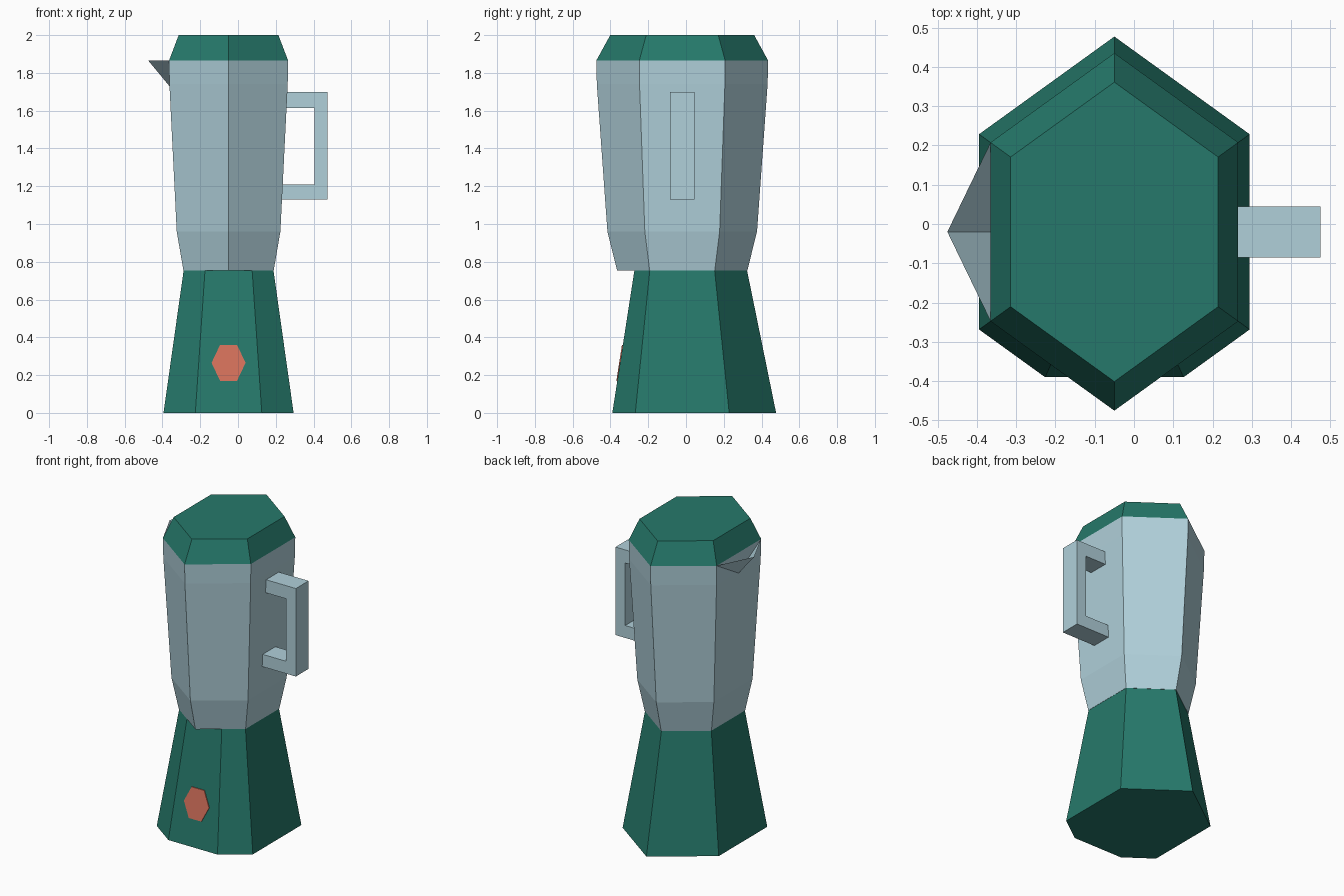
import bpy, bmesh
from math import cos, sin, pi
from mathutils import Vector

cube = bpy.data.objects.get("Cube")
if cube:
    bpy.data.objects.remove(cube, do_unlink=True)

CX, CY = -0.05, -0.02      # axis of the body
SQUASH = 0.8               # hexagons are narrower across x


def material(name, rgb):
    mat = bpy.data.materials.new(name)
    mat.use_nodes = True
    mat.diffuse_color = (*rgb, 1)
    mat.node_tree.nodes["Principled BSDF"].inputs["Base Color"].default_value = (*rgb, 1)
    return mat


green = material("dark green", (0.019, 0.190, 0.145))
steel = material("pale blue steel", (0.434, 0.631, 0.701))
orange = material("coral orange", (0.665, 0.165, 0.105))


def make_object(name, bm, mat, fix_normals=True):
    if fix_normals:
        bmesh.ops.recalc_face_normals(bm, faces=bm.faces)
    mesh = bpy.data.meshes.new(name)
    bm.to_mesh(mesh)
    bm.free()
    mesh.materials.append(mat)
    obj = bpy.data.objects.new(name, mesh)
    bpy.context.collection.objects.link(obj)
    return obj


def hexagon(radius, z):
    """Squashed hexagon with its corners on the y axis."""
    return [Vector((CX + radius * SQUASH * sin(i * pi / 3),
                    CY + radius * cos(i * pi / 3), z)) for i in range(6)]


def loft(name, rings, mat):
    """Join matching rings into a closed solid."""
    bm = bmesh.new()
    loops = [[bm.verts.new(p) for p in ring] for ring in rings]
    n = len(loops[0])
    for low, high in zip(loops, loops[1:]):
        for i in range(n):
            j = (i + 1) % n
            bm.faces.new((low[i], low[j], high[j], high[i]))
    bm.faces.new(loops[0])
    bm.faces.new(loops[-1])
    return make_object(name, bm, mat)


def base_ring(radius, z, front_y):
    """Hexagon whose front corner is cut flat at front_y."""
    ring = hexagon(radius, z)
    tip, cut = ring[3], []
    for side in (ring[2], ring[4]):
        cut.append(tip.lerp(side, (front_y - tip.y) / (side.y - tip.y)))
    return ring[:3] + cut + ring[4:]


# Motor base with a flat control panel at the front
BASE_TOP, FRONT_LOW, FRONT_HIGH = 0.755, -0.39, -0.273
loft("base", [base_ring(0.497, 0, FRONT_LOW),
              base_ring(0.343, BASE_TOP, FRONT_HIGH)], green)

# Jug and lid
loft("jug", [hexagon(r, z) for r, z in
             ((0.345, BASE_TOP), (0.396, 0.96), (0.452, 1.74), (0.455, 1.865))], steel)
loft("lid", [hexagon(0.455, 1.865), hexagon(0.381, 2.0)], green)

# Hexagonal button lying on the sloped panel
slope = (FRONT_HIGH - FRONT_LOW) / BASE_TOP
button = []
for depth in (0.002, -0.005):
    ring = []
    for i in range(6):
        z = 0.265 + 0.11 * sin(i * pi / 3)
        ring.append((CX + 0.09 * cos(i * pi / 3), FRONT_LOW + slope * z + depth, z))
    button.append(ring)
loft("button", button, orange)

# Open pouring spout: two sheets meeting in a keel
bm = bmesh.new()
tip = bm.verts.new((-0.475, CY, 1.865))
keel = bm.verts.new((-0.363, CY, 1.73))
back = bm.verts.new((-0.365, CY + 0.2275, 1.865))
front = bm.verts.new((-0.365, CY - 0.2275, 1.865))
bm.faces.new((tip, back, keel))
bm.faces.new((tip, keel, front))
make_object("spout", bm, steel, fix_normals=False)

# C-shaped handle, its ends sunk into the jug wall
outline = [(0.22, 1.70), (0.474, 1.70), (0.474, 1.13), (0.20, 1.13),
           (0.20, 1.21), (0.404, 1.21), (0.404, 1.615), (0.22, 1.615)]
loft("handle", [[(x, y, z) for x, z in outline] for y in (-0.085, 0.045)], steel)
